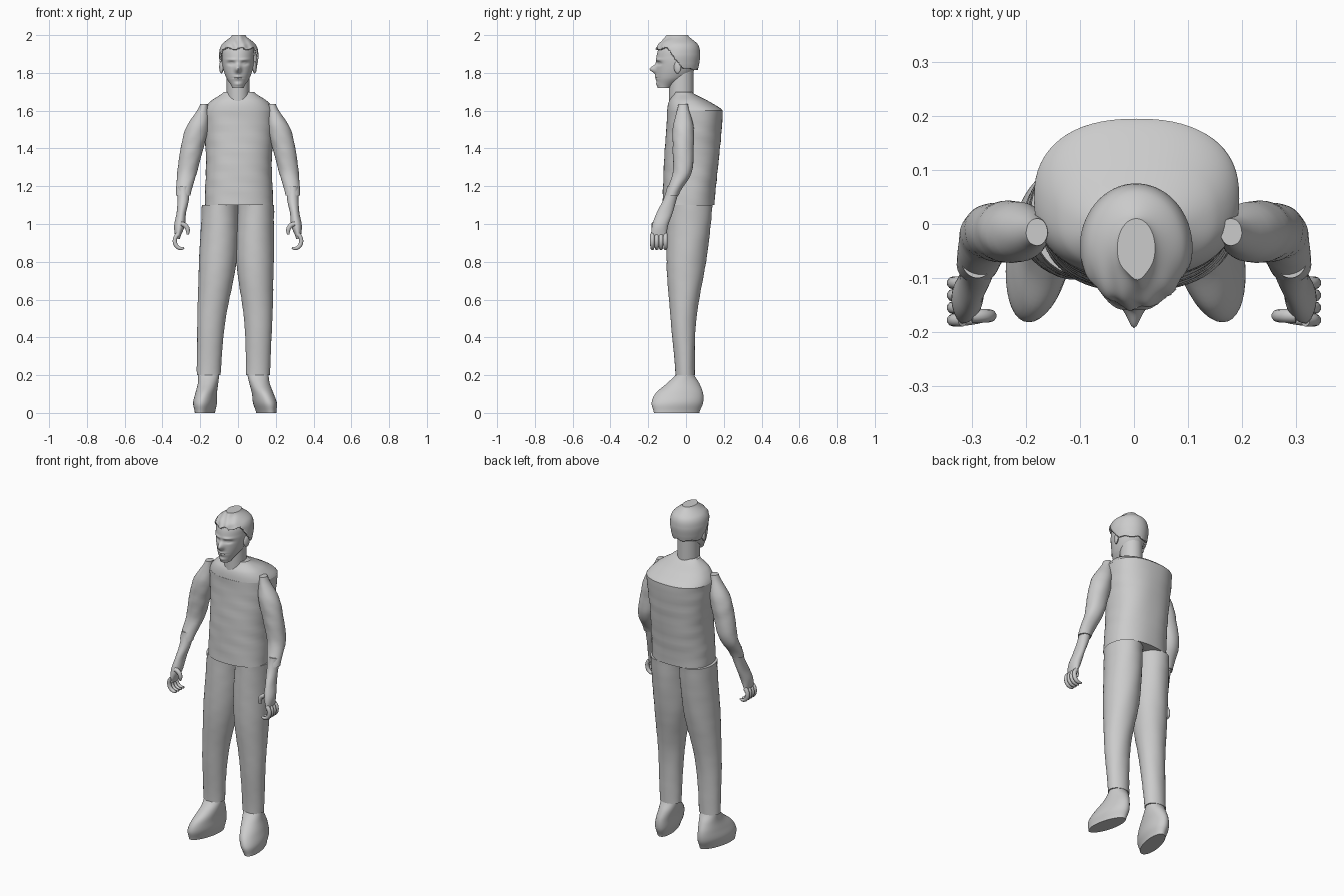
import bpy, bmesh
from math import sin, cos, pi, exp, copysign
from mathutils import Vector

cube = bpy.data.objects.get("Cube")
if cube:
    bpy.data.objects.remove(cube)

shade = (.6, .6, .6, 1)
grey = bpy.data.materials.new("plain grey")
grey.use_nodes = True
grey.diffuse_color = shade
grey.node_tree.nodes["Principled BSDF"].inputs["Base Color"].default_value = shade


def sample(profile, t):
    """Smooth value at t along evenly spaced profile points; a single number is constant."""
    if not isinstance(profile, list):
        return profile
    last = len(profile) - 1
    index = min(int(t * last), last - 1)
    before, start = profile[max(index - 1, 0)], profile[index]
    end, after = profile[index + 1], profile[min(index + 2, last)]
    t = t * last - index
    bend = 2 * before - 5 * start + 4 * end - after
    twist = 3 * (start - end) + after - before
    return start + t / 2 * (end - before + t * (bend + t * twist))


def ramp(value, start, end):
    """Rise from zero to one between start and end."""
    return max(0, min(1, (value - start) / (end - start)))


def finish(obj):
    obj.data.materials.append(grey)
    bpy.ops.object.select_all(action='DESELECT')
    obj.select_set(True)
    bpy.context.view_layer.objects.active = obj
    bpy.ops.object.shade_smooth_by_angle(angle=pi / 4)
    return obj


def loft(name, bottom, top, centre, width, front, back,
         segments=40, levels=24, power=1, folds=0, shape=None, keep=None, side=1):
    """Skin oval rings from bottom to top; profiles give centre x, half width, front y and back y."""
    bm = bmesh.new()
    rings = []
    for level in range(levels + 1):
        t = level / levels
        z = bottom + (top - bottom) * t
        middle, wide, near, far = (sample(p, t) for p in (centre, width, front, back))
        ring = []
        for j in range(segments):
            angle = 2 * pi * j / segments
            c, s = (copysign(abs(v) ** power, v) for v in (cos(angle), sin(angle)))
            swell = 1 + folds * (sin(z * 40 + 2 * c) * sin(3 * angle + z * 20) + sin(z * 90 + 4 * s) / 2)
            co = Vector((middle + wide * c * swell, (near + far) / 2 + (far - near) / 2 * s * swell, z))
            if shape:
                shape(co)
            co.x *= side
            ring.append(bm.verts.new(co))
        rings.append(ring)
    for low, high in zip(rings, rings[1:]):
        for j in range(segments):
            bm.faces.new((low[j - 1], low[j], high[j], high[j - 1]))
    bm.faces.new(rings[0])
    bm.faces.new(rings[-1])
    bmesh.ops.recalc_face_normals(bm, faces=bm.faces)
    if keep:
        unwanted = [f for f in bm.faces if not keep(f.calc_center_median())]
        bmesh.ops.delete(bm, geom=unwanted, context='FACES')
    mesh = bpy.data.meshes.new(name)
    bm.to_mesh(mesh)
    bm.free()
    obj = bpy.data.objects.new(name, mesh)
    bpy.context.collection.objects.link(obj)
    return finish(obj)


def finger(name, y, height, start, end, thickness, side):
    """Tapered tube bent along an arc in the x-z plane."""
    curve = bpy.data.curves.new(name, 'CURVE')
    curve.dimensions = '3D'
    curve.bevel_depth = thickness
    curve.bevel_resolution = 3
    curve.use_fill_caps = True
    line = curve.splines.new('POLY')
    line.points.add(9)
    last = len(line.points) - 1
    for i, point in enumerate(line.points):
        t = i / last
        angle = start + (end - start) * t
        point.co = (side * (.3 + .035 * cos(angle)), y, height + .04 * sin(angle), 1)
        point.radius = 1 - t ** 4 / 2
    line.use_smooth = True
    curve.materials.append(grey)
    bpy.context.collection.objects.link(bpy.data.objects.new(name, curve))


# Torso, then the shoulders sloping up to the collar
loft("torso", 1.1, 1.6, .005, [.18, .175, .19], [-.125, -.115, -.1], [.15, .175, .195],
     segments=64, power=.85, folds=.008)
loft("shoulders", 1.6, 1.7, .005, [.19, .15, .08], [-.1, -.09, -.06], [.195, .12, .03],
     segments=64, power=.85)
loft("neck", 1.62, 1.82, 0, .06, -.09, .04)


def face(co):
    """Push the facial features out of the smooth head."""
    def dab(x, z, wide, tall, depth):
        if co.y < -.06:
            co.y -= depth * exp(-((abs(co.x) - x) / wide) ** 2 - ((co.z - z) / tall) ** 2)
    dab(0, 1.82, .015, .02, .035)       # nose
    dab(.035, 1.85, .02, .01, -.012)    # eye sockets
    dab(.035, 1.85, .01, .005, .005)    # eyes
    dab(.035, 1.87, .025, .007, .006)   # brows
    dab(0, 1.775, .02, .012, .009)      # lips
    dab(0, 1.774, .025, .003, -.006)    # mouth line
    dab(0, 1.74, .02, .01, .006)        # chin


loft("head", 1.72, 1.99, 0, [.03, .062, .08, .086, .078, .02], [-.15, -.157, -.158, -.157, -.14, -.09],
     [-.08, .01, .05, .06, .05, 0], segments=96, levels=80, shape=face)


def strands(co):
    """Comb shallow locks into the front of the hair."""
    amount = .003 * ramp(-co.y, .02, .1)
    co.y -= amount * (sin(co.x * 150 + co.z * 60) + sin(co.x * 75 - co.z * 110) / 2)


def hairline(co):
    return co.z > 1.82 + .11 * ramp(-co.y, .015, .1) + .006 * sin(co.x * 90)


hair = loft("hair", 1.8, 2, .004, [.09, .1, .104, .09, .035], [-.15, -.16, -.163, -.147, -.1],
            [.06, .07, .075, .063, .01], segments=96, levels=50, shape=strands, keep=hairline)
shell = hair.modifiers.new("thickness", 'SOLIDIFY')
shell.thickness = .01

for side, word in ((1, "left"), (-1, "right")):
    # Ears
    bpy.ops.mesh.primitive_uv_sphere_add(segments=20, ring_count=12, location=(.088 * side, -.045, 1.83))
    ear = bpy.context.object
    ear.name = word + "_ear"
    ear.scale = (.01, .02, .033)
    ear.rotation_euler.z = -.35 * side
    finish(ear)

    # Sleeves, then bare forearms narrowing into the palms
    loft(word + "_sleeve", 1.15, 1.635, [.29, .27, .245, .215, .18], [.038, .052, .06, .058, .02],
         [-.11, -.07, -.07, -.07, -.04], [-.04, .03, .04, .04, .01], folds=.02, side=side)
    loft(word + "_forearm", .92, 1.2, [.32, .31, .3, .29, .29], [.012, .028, .025, .03, .03],
         [-.185, -.18, -.155, -.12, -.1], [-.105, -.095, -.07, -.05, -.03], side=side)

    # Curled fingers and the thumb facing them
    for i in range(4):
        finger(f"{word}_finger_{i + 1}", -.178 + .023 * i, .91, pi / 3, -2, .012, side)
    finger(word + "_thumb", -.17, .96, pi / 2, pi + .4, .013, side)

    # Trouser legs; the left one leans towards the middle lower down
    def lean(co):
        if side > 0:
            co.x -= .05 * ramp(-co.z, -1.1, -.2)

    loft(word + "_trouser_leg", .2, 1.1, [.155, .14, .107, .095], [.063, .075, .099, .097],
         [-.056, -.082, -.103, -.097], [.046, .055, .106, .14], folds=.012, shape=lean, side=side)

    # Shoes with the toes turned out
    def splay(co):
        co.x -= .2 * (co.y + .05) * ramp(-co.z, -.2, 0)
        if side > 0:
            co.x -= .025 + co.z / 8

    loft(word + "_shoe", 0, .21, [.175, .175, .17, .16, .155], [.048, .06, .056, .054, .056],
         [-.17, -.182, -.16, -.1, -.05], [.07, .09, .09, .07, .04], shape=splay, side=side)
